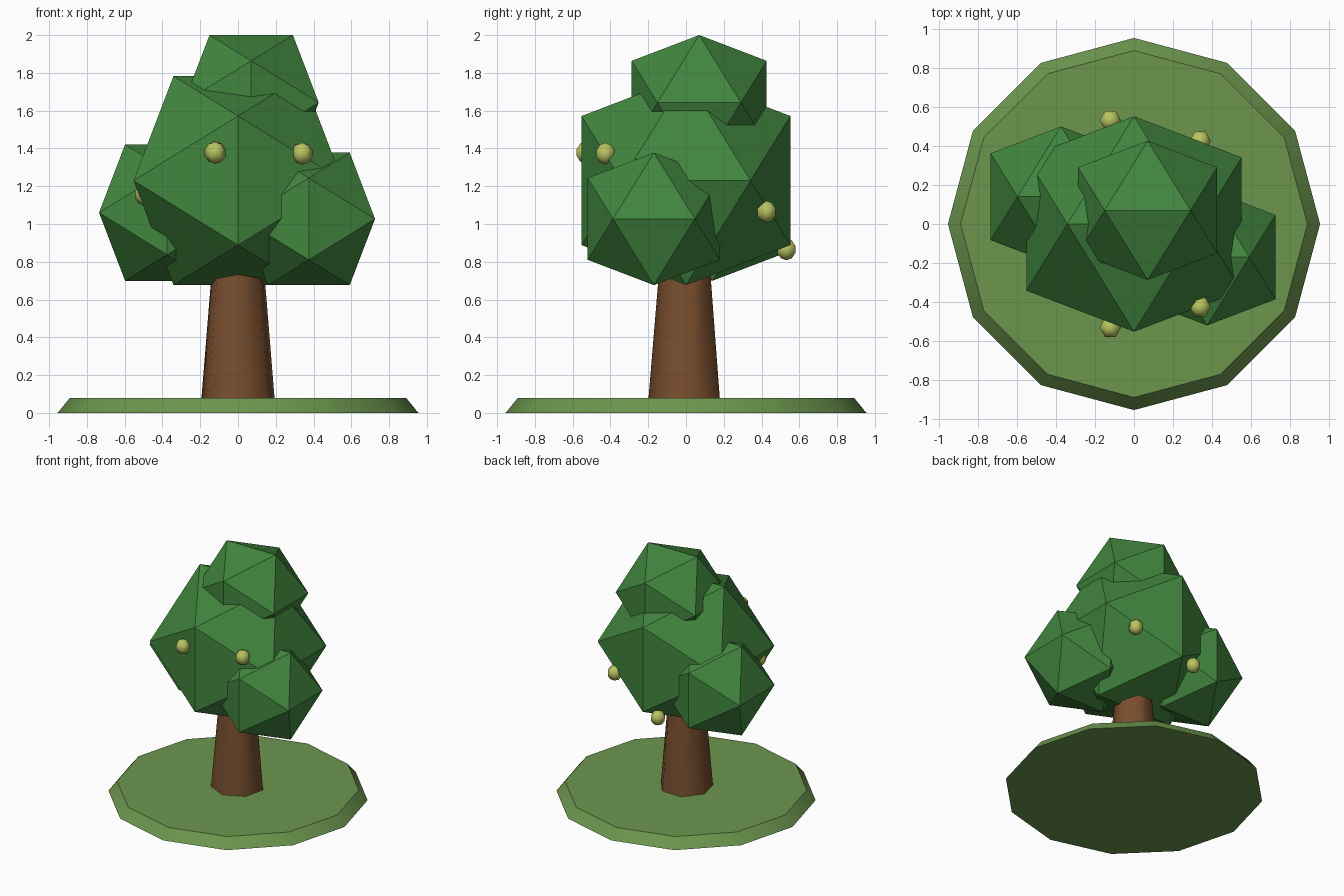
import bpy, bmesh
from math import sin, cos, pi, radians, sqrt

cube = bpy.data.objects.get("Cube")
if cube:
    bpy.data.objects.remove(cube)


def material(name, rgb):
    mat = bpy.data.materials.new(name)
    mat.use_nodes = True
    mat.diffuse_color = (*rgb, 1)
    bsdf = next(n for n in mat.node_tree.nodes if n.type == 'BSDF_PRINCIPLED')
    bsdf.inputs["Base Color"].default_value = (*rgb, 1)
    bsdf.inputs["Roughness"].default_value = 0.9
    return mat


leaf_green = material("leaf green", (0.054, 0.238, 0.048))
grass_green = material("grass green", (0.150, 0.305, 0.076))
bark_brown = material("bark brown", (0.188, 0.076, 0.027))
fruit_yellow = material("fruit yellow", (0.479, 0.552, 0.117))


def finish(name, bm, mat, location, sharp_angle=None):
    bmesh.ops.recalc_face_normals(bm, faces=bm.faces)
    mesh = bpy.data.meshes.new(name)
    bm.to_mesh(mesh)
    bm.free()
    mesh.materials.append(mat)
    if sharp_angle:
        mesh.shade_smooth()
        mesh.set_sharp_from_angle(angle=radians(sharp_angle))
    obj = bpy.data.objects.new(name, mesh)
    obj.location = location
    bpy.context.collection.objects.link(obj)
    return obj


def turned(name, profile, sides, start, mat, location, sharp_angle):
    """Sweep a (radius, height) profile around z, closing both ends."""
    bm = bmesh.new()
    rings = []
    for r, z in profile:
        angles = [start + 2 * pi * i / sides for i in range(sides)]
        rings.append([bm.verts.new((r * cos(a), r * sin(a), z)) for a in angles])
    for low, high in zip(rings, rings[1:]):
        for i in range(sides):
            j = (i + 1) % sides
            bm.faces.new((low[i], low[j], high[j], high[i]))
    bm.faces.new(rings[0])
    bm.faces.new(rings[-1])
    # Rings of zero radius collapse to a single pole
    bmesh.ops.remove_doubles(bm, verts=bm.verts, dist=1e-5)
    return finish(name, bm, mat, location, sharp_angle)


def leaf_clump(name, radius, location):
    """Icosahedron with an edge on top running along x."""
    golden = (1 + sqrt(5)) / 2
    k = radius / sqrt(1 + golden ** 2)
    bm = bmesh.new()
    for s in (-k, k):
        for t in (-k * golden, k * golden):
            for co in ((s, 0, t), (0, t, s), (t, s, 0)):
                bm.verts.new(co)
    bmesh.ops.convex_hull(bm, input=bm.verts)
    return finish(name, bm, leaf_green, location)


# Ground disc and trunk
turned("ground_disc", [(0.955, 0), (0.89, 0.08)], 12, 0,
       grass_green, (0, 0, 0), 40)
turned("trunk", [(0.2, 0.06), (0.13, 0.9)], 7, -pi / 2,
       bark_brown, (0, 0, 0), 60)

# Foliage
leaf_clump("main_foliage", 0.65, (0, 0, 1.23))
leaf_clump("top_foliage", 0.42, (0.07, 0.07, 1.643))
leaf_clump("left_foliage", 0.412, (0.375, -0.17, 1.027))
leaf_clump("right_foliage", 0.424, (-0.375, 0.14, 1.06))

# Fruit spaced evenly around the crown at wavy heights
fruit_profile = [(0.058 * sin(pi * i / 5), -0.058 * cos(pi * i / 5)) for i in range(6)]
for k in range(1, 8):
    a = 2 * pi * k / 7
    place = (0.545 * cos(a), 0.545 * sin(a), 1.13 + 0.28 * cos(k - 5.48))
    turned(f"fruit_{k}", fruit_profile, 6, 0, fruit_yellow, place, 85)
